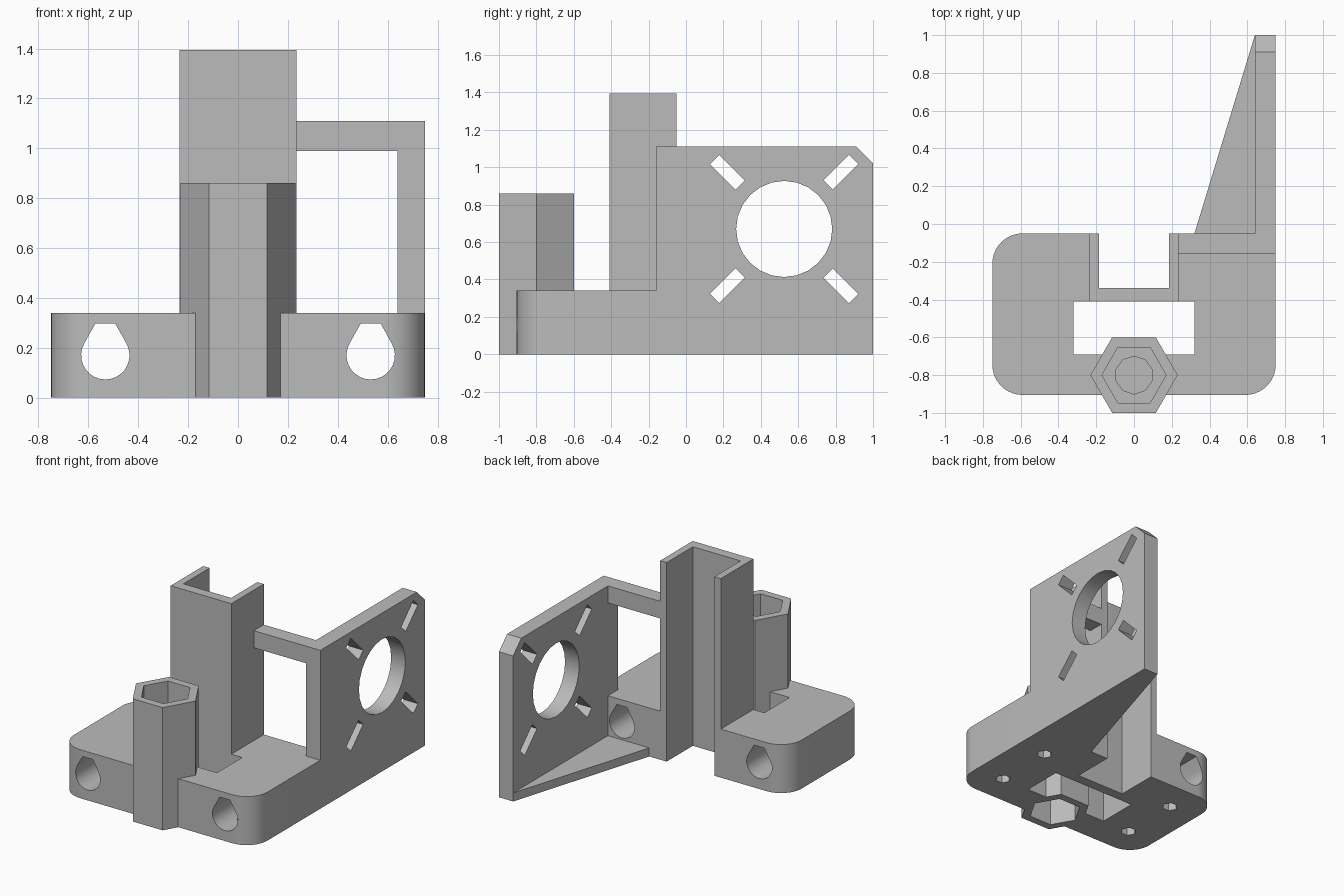
import bpy, bmesh, math
from mathutils import Matrix, Vector

cube = bpy.data.objects.get("Cube")
if cube:
    bpy.data.objects.remove(cube, do_unlink=True)

grey = bpy.data.materials.new("light_grey_plastic")
grey.use_nodes = True
COLOUR = (0.5, 0.5, 0.5, 1)
grey.diffuse_color = COLOUR
grey.node_tree.nodes["Principled BSDF"].inputs["Base Color"].default_value = COLOUR


def extrude(name, outline, low, high, axis="z"):
    """Prism from a 2D outline: (x, y) along z, (x, z) along y or (y, z) along x."""
    place = {"z": lambda a, b, h: (a, b, h),
             "y": lambda a, b, h: (a, h, b),
             "x": lambda a, b, h: (h, a, b)}[axis]
    bm = bmesh.new()
    face = bm.faces.new([bm.verts.new(place(a, b, low)) for a, b in outline])
    new = bmesh.ops.extrude_face_region(bm, geom=[face])["geom"]
    shift = Vector(place(0, 0, high - low))
    bmesh.ops.translate(bm, vec=shift, verts=[v for v in new if isinstance(v, bmesh.types.BMVert)])
    bmesh.ops.recalc_face_normals(bm, faces=bm.faces)
    mesh = bpy.data.meshes.new(name)
    bm.to_mesh(mesh)
    bm.free()
    obj = bpy.data.objects.new(name, mesh)
    bpy.context.collection.objects.link(obj)
    mesh.materials.append(grey)
    return obj


def rect(x0, x1, y0, y1):
    return [(x0, y0), (x1, y0), (x1, y1), (x0, y1)]


def arc(cx, cy, r, start, end, steps):
    angles = [math.radians(start + (end - start) * i / steps) for i in range(steps + 1)]
    return [(cx + r * math.cos(a), cy + r * math.sin(a)) for a in angles]


def ngon(cx, cy, r, sides, turn=0):
    return arc(cx, cy, r, turn, turn + 360, sides)[:-1]


def cut(obj, cutters):
    bpy.context.view_layer.objects.active = obj
    for cutter in cutters:
        cutter.hide_render = True
        mod = obj.modifiers.new("cut", "BOOLEAN")
        mod.operation = "DIFFERENCE"
        mod.solver = "EXACT"
        mod.object = cutter
        bpy.ops.object.modifier_apply(modifier=mod.name)
        bpy.data.objects.remove(cutter, do_unlink=True)


W, FRONT, BACK, BASE_H, R = 0.75, -0.905, -0.05, 0.34, 0.16
PLATE_IN, PLATE_FRONT, PLATE_H = 0.64, -0.16, 1.11
TOWER_W, TOWER_FRONT = 0.235, -0.41
HEX_Y, HEX_R = -0.8, 0.231

# Base block: three rounded corners, the fourth stepped around the side plate
outline = arc(-W + R, FRONT + R, R, 180, 270, 10) + arc(W - R, FRONT + R, R, 270, 360, 10)
outline += [(W, PLATE_FRONT), (PLATE_IN, PLATE_FRONT), (PLATE_IN, BACK)]
outline += arc(-W + R, BACK - R, R, 90, 180, 10)
base = extrude("base_block", outline, 0, BASE_H)
cutters = [
    extrude("window_cutter", rect(-0.32, 0.32, -0.69, TOWER_FRONT), -1, 1),
    extrude("tower_cutter", rect(-TOWER_W, TOWER_W, TOWER_FRONT - 0.01, 1), -1, 1),
    extrude("column_cutter", ngon(0, HEX_Y, HEX_R, 6), -1, 1),
]
# Teardrop rod holes, each with two screw holes from below
for side in (-1, 1):
    cx, cz = side * 0.532, 0.17
    drop = arc(cx, cz, 0.097, 150, 390, 18) + [(cx + 0.04, 0.297), (cx - 0.04, 0.297)]
    cutters.append(extrude("rod_cutter", drop, -2, 1, "y"))
    for dy in (-0.21, 0.21):
        cutters.append(extrude("screw_cutter", ngon(cx, -0.48 + dy, 0.05, 6), -1, 0.12))
cut(base, cutters)

# Tall U-shaped channel, open to the back
GROOVE, FLOOR = 0.185, -0.34
channel = [(-TOWER_W, TOWER_FRONT), (TOWER_W, TOWER_FRONT), (TOWER_W, BACK), (GROOVE, BACK),
           (GROOVE, FLOOR), (-GROOVE, FLOOR), (-GROOVE, BACK), (-TOWER_W, BACK)]
tower = extrude("channel_tower", channel, 0, 1.395)

# Hexagonal column with a nut pocket at each end and a bore between
column = extrude("hex_column", ngon(0, HEX_Y, HEX_R, 6), 0, 0.86)
cut(column, [
    extrude("top_pocket", ngon(0, HEX_Y, 0.17, 6), 0.55, 2),
    extrude("bottom_pocket", ngon(0, HEX_Y, 0.17, 6), -1, 0.2),
    extrude("bore", ngon(0, HEX_Y, 0.1, 10, 18), 0.23, 0.7),
])

# Side plate with clipped corner, round opening and four diagonal slots
side = [(PLATE_FRONT, 0), (1, 0), (1, 1.02), (0.91, PLATE_H), (PLATE_FRONT, PLATE_H)]
plate = extrude("side_plate", side, PLATE_IN, W, "x")
PY, PZ = 0.525, 0.67
cutters = [extrude("opening", ngon(PY, PZ, 0.257, 24), 0, 1, "x")]
for k in range(4):
    turn = Matrix.Rotation(math.radians(45 + 90 * k), 2)
    slot = [turn @ Vector(p) for p in rect(0.333, 0.525, -0.035, 0.035)]
    cutters.append(extrude("slot", [(PY + p.x, PZ + p.y) for p in slot], 0, 1, "x"))
cut(plate, cutters)

# Bar tying plate to tower, and thin gusset sheet behind the base
bar = extrude("tie_bar", rect(TOWER_W, PLATE_IN, PLATE_FRONT, BACK), 0.99, PLATE_H)
gusset = extrude("floor_gusset", [(0.32, BACK), (PLATE_IN, BACK), (PLATE_IN, 1)], 0, 0.06)

bpy.ops.object.select_all(action="DESELECT")
for obj in (base, tower, column, plate, bar, gusset):
    obj.select_set(True)
bpy.context.view_layer.objects.active = base
bpy.ops.object.shade_smooth_by_angle(angle=math.radians(30))
